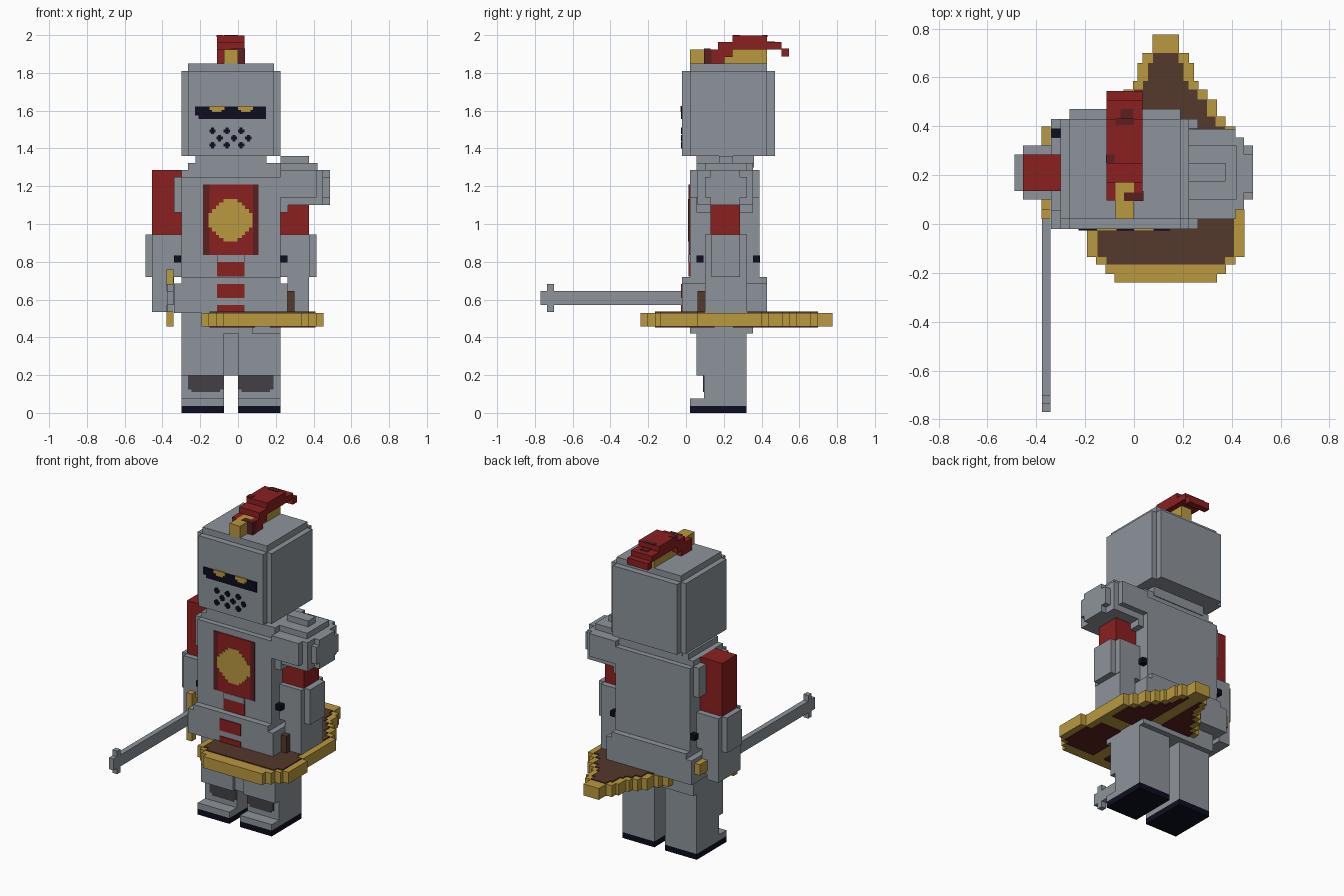
import bpy, bmesh


def mat(name, *rgb):
    m = bpy.data.materials.new(name)
    m.diffuse_color = (*rgb, 1)
    return m


STEEL = mat("steel_grey", .265, .295, .325)
RED = mat("red_cloth", .26, .014, .014)
DRED = mat("dark_red", .105, .014, .015)
GOLD = mat("gold", .49, .315, .05)
BROWN = mat("brown_leather", .09, .04, .024)
NAVY = mat("navy_black", .004, .004, .014)
SHADE = mat("charcoal", .055, .051, .058)


def part(name, m, *boxes):
    """One object made of axis-aligned boxes (x0, x1, y0, y1, z0, z1)."""
    bm = bmesh.new()
    for x0, x1, y0, y1, z0, z1 in boxes:
        vs = bmesh.ops.create_cube(bm, size=1)["verts"]
        for v in vs:
            v.co.x = x1 if v.co.x > 0 else x0
            v.co.y = y1 if v.co.y > 0 else y0
            v.co.z = z1 if v.co.z > 0 else z0
    me = bpy.data.meshes.new(name)
    bm.to_mesh(me)
    bm.free()
    me.materials.append(m)
    ob = bpy.data.objects.new(name, me)
    bpy.context.collection.objects.link(ob)
    return ob


def front_plate(name, m, y, *rects, t=.006):
    """Thin painted plates (x0, x1, z0, z1) on a front face at depth y."""
    return part(name, m, *[(x0, x1, y - t, y + .002, z0, z1) for x0, x1, z0, z1 in rects])


# Helmet: notched vertical edges, cap plate and neck
part("helmet", STEEL, (-.265, .19, -.02, .47, 1.36, 1.81),
     (-.30, .225, .02, .43, 1.36, 1.81), (-.265, .19, .02, .43, 1.81, 1.85))
part("neck", STEEL, (-.225, .15, .055, .36, 1.30, 1.36))

# Face: visor slit, eyes, breathing holes
front_plate("visor", NAVY, -.02, (-.228, .147, 1.575, 1.622), (-.21, .147, 1.557, 1.575))
front_plate("eyes", GOLD, -.02, *[r for x in (-.112, .04) for r in
            ((x - .04, x + .04, 1.604, 1.625), (x - .025, x + .025, 1.592, 1.604))], t=.009)
holes = []
for row, z in enumerate((1.493, 1.455, 1.417)):
    for i in range(3):
        x = -.135 + i * .076 + (.038 if row == 1 else 0)
        holes += [(x - .017, x + .017, z - .008, z + .008), (x - .008, x + .008, z - .017, z + .017)]
front_plate("breath_holes", NAVY, -.02, *holes)

# Crest holder and stepped plume
part("crest_holder", GOLD, (-.075, 0, .02, .43, 1.85, 1.925))
part("plume", RED, (-.112, .035, .097, .205, 1.85, 1.925), (-.112, .035, .17, .245, 1.885, 1.963),
     (-.112, .035, .245, .43, 1.925, 1.997), (-.112, .035, .43, .505, 1.925, 1.963),
     (-.112, .035, .505, .545, 1.888, 1.93))
part("plume_patches", DRED, (-.075, 0, .405, .432, 1.99, 2.0), (-.055, -.005, .43, .47, 1.957, 1.967),
     (-.115, -.08, .25, .285, 1.99, 2.0), (-.04, .038, .094, .13, 1.92, 1.928),
     (0, .038, .094, .135, 1.85, 1.925))

# Torso, yoke and hips
part("torso", STEEL, (-.30, .225, .02, .39, .68, 1.25), (-.34, -.29, .055, .355, 1.06, 1.25),
     (-.30, .225, .055, .355, 1.25, 1.285), (-.265, .225, .055, .355, 1.285, 1.322),
     (.225, .265, .055, .355, 1.06, 1.25))
part("hips", STEEL, (-.34, .262, -.02, .43, .53, .685), (-.30, .225, -.02, .43, .685, .72),
     (-.30, .225, .055, .355, .42, .53))

# Chest panel: dark border, red field, stepped gold emblem, belt strips
front_plate("panel_border", DRED, .02, (-.185, -.15, .835, 1.21), (.08, .108, .835, 1.21))
front_plate("panel_field", RED, .02, (-.15, .08, .835, 1.21))
cx, cz = -.04, 1.02
front_plate("emblem", GOLD, .02, *[(cx - w, cx + w, cz - h, cz + h) for w, h in
            ((.116, .038), (.097, .06), (.077, .078), (.06, .095), (.038, .112))], t=.009)
front_plate("belly_strip", RED, .02, (-.112, .035, .722, .8))
front_plate("belly_clasp", STEEL, .02, (-.112, .035, .8, .835), t=.009)
front_plate("hip_strips", RED, -.02, (-.112, .035, .607, .682), (-.112, .035, .53, .57))

# Layered pauldron on one shoulder
part("pauldron", STEEL, (.225, .415, .02, .39, 1.14, 1.285), (.225, .45, .06, .355, 1.10, 1.285),
     (.225, .487, .1, .322, 1.14, 1.25), (.225, .487, .13, .285, 1.10, 1.285),
     (.225, .42, .1, .322, 1.25, 1.322), (.225, .375, .175, .25, 1.31, 1.36))

# Arms
part("left_upper_arm", RED, (.225, .375, .13, .285, .94, 1.11))
part("right_upper_arm", RED, (-.455, -.30, .135, .285, .94, 1.285))
part("left_forearm", STEEL, (.225, .378, .1, .322, .72, .945), (.225, .415, .135, .285, .72, .945),
     (.262, .375, .1, .322, .53, .73))
part("right_forearm", STEEL, (-.455, -.30, .1, .322, .72, .945), (-.49, -.30, .135, .285, .72, .945),
     (-.455, -.34, .1, .322, .57, .73), (-.455, -.375, .1, .322, .535, .57))
part("elbow_bolts", NAVY, *[(x, x + .037, y, y + .037, .797, .833)
                            for x in (-.338, .226) for y in (.056, .354)])
part("shield_grip", BROWN, (.262, .30, .06, .1, .53, .645))

# Sword held forward, with gold guard and pommel
part("sword_blade", STEEL, (-.376, -.342, -.77, .1, .572, .645), (-.376, -.342, -.735, -.70, .535, .682))
part("sword_guard", GOLD, (-.378, -.341, .02, .06, .457, .57), (-.378, -.341, .02, .06, .645, .76),
     (-.378, -.341, .06, .1, .645, .72))
part("sword_pommel", GOLD, (-.378, -.341, .32, .4, .59, .66))

# Flat shield: stepped rows given as (y end, half width)
ROWS = [(-.205, .21), (-.165, .247), (-.135, .285), (.06, .322), (.40, .285), (.44, .245),
        (.51, .21), (.55, .172), (.585, .135), (.66, .115), (.70, .095), (.775, .055)]
SX = .13
y = -.24
spans = []
for y1, w in ROWS:
    spans.append((y, y1, w))
    y = y1
part("shield_rim", GOLD, *[(SX - w, SX + w, a, b, .457, .53) for a, b, w in spans])
inner = [(a, b, w - .042) for a, b, w in spans[2:-1]]
part("shield_back", BROWN, *[(SX - w, SX + w, a, b, .5, .536) for a, b, w in inner])

# Shield face underneath: red quarters divided by a gold cross
quarters = []
for a, b, w in inner:
    for lo, hi in ((a, min(b, .15)), (max(a, .25), b)):
        if hi > lo:
            quarters += [(SX + .04, SX + w, lo, hi, .451, .46), (SX - w, SX - .04, lo, hi, .451, .46)]
part("shield_quarters", DRED, *quarters)

# Legs, feet and soles
for side, x0 in (("right", -.30), ("left", 0)):
    x1 = x0 + .225
    part(side + "_leg", STEEL, (x0, x1, .055, .32, .197, .457), (x0, x1, .095, .32, .037, .2),
         (x0, x1, .02, .32, .037, .075))
    part(side + "_sole", NAVY, (x0, x1, .02, .32, 0, .037))
    e = .035 if side == "right" else 0
    front_plate(side + "_shin_patch", SHADE, .095, (x0 + e, x0 + e + .187, .125, .197),
                (x0 + e + .018, x0 + e + .17, .11, .125))
part("leg_joiner", STEEL, (-.08, .005, .075, .15, .197, .457))
part("thigh_trim", STEEL, (.075, .225, .02, .32, .42, .457))
